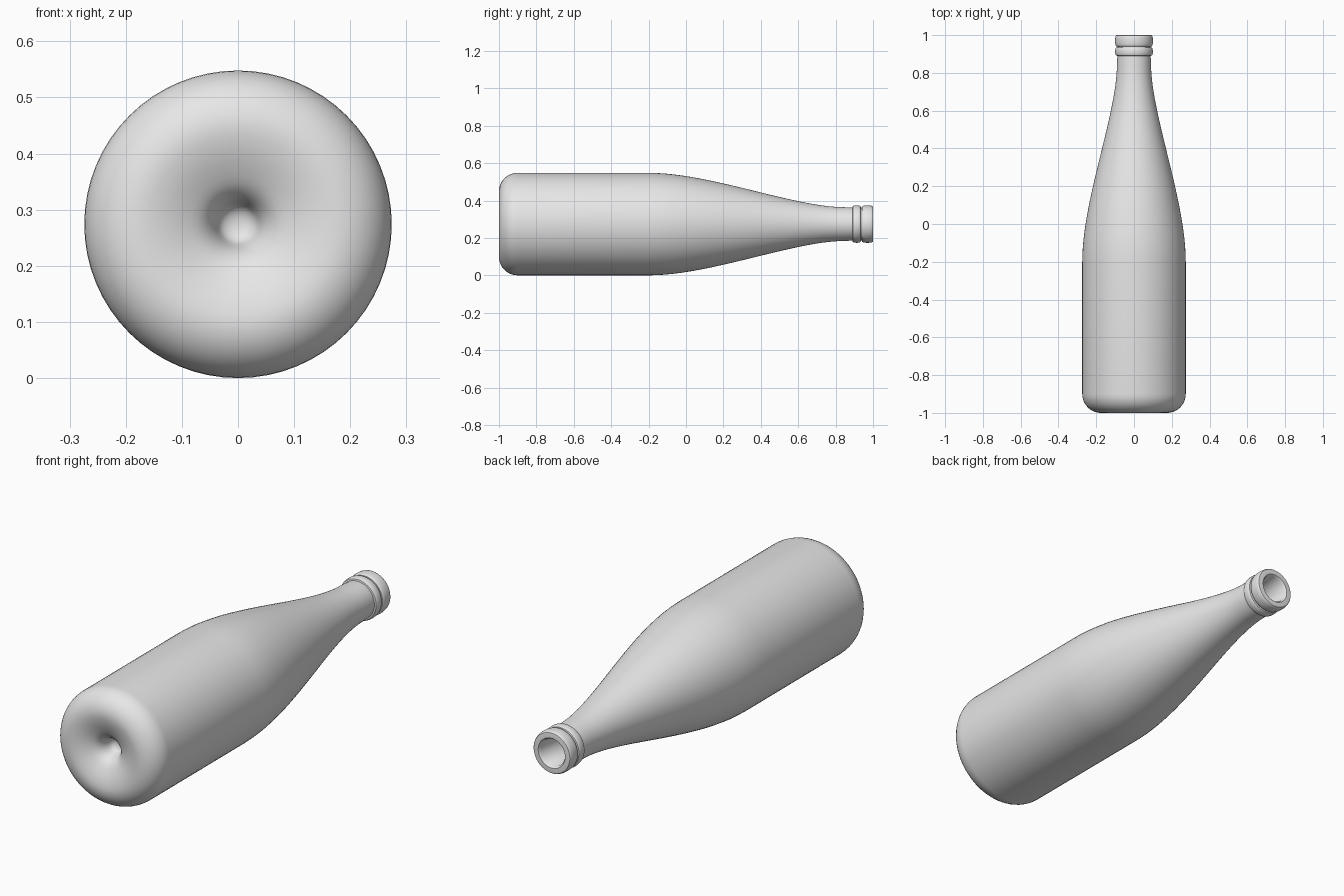
import bpy, bmesh, math
from mathutils import Vector, Matrix
from mathutils.geometry import interpolate_bezier

cube = bpy.data.objects.get("Cube")
if cube:
    bpy.data.objects.remove(cube)

R = 0.274        # body radius
WALL = 0.025     # glass thickness
SEGMENTS = 64

glass = bpy.data.materials.new("grey glass")
glass.use_nodes = True
grey = (0.8, 0.8, 0.8, 1)
glass.diffuse_color = grey
glass.node_tree.nodes["Principled BSDF"].inputs["Base Color"].default_value = grey


def curve(a, h1, h2, b, n=10):
    """Bezier run of (radius, y) points, without its first point."""
    pts = [Vector((*p, 0)) for p in (a, h1, h2, b)]
    return [(p.x, p.y) for p in interpolate_bezier(*pts, n + 1)][1:]


def band(r, y0, y1, bulge, n=8):
    """Rounded ring standing out from radius r."""
    half, mid = (y1 - y0) / 2, (y0 + y1) / 2
    pts = []
    for i in range(n + 1):
        a = math.pi * i / n
        pts.append((r + bulge * math.sin(a) ** 0.5 if 0 < i < n else r,
                    mid - half * math.cos(a)))
    return pts


def revolve(name, profile):
    """Turn a (radius, y) profile about the bottle's long axis."""
    bm = bmesh.new()
    verts = [bm.verts.new((r, y, 0)) for r, y in profile]
    edges = [bm.edges.new(pair) for pair in zip(verts, verts[1:])]
    bmesh.ops.spin(bm, geom=verts + edges, cent=(0, 0, 0), axis=(0, 1, 0),
                   angle=math.tau, steps=SEGMENTS, use_duplicate=False)
    bmesh.ops.remove_doubles(bm, verts=bm.verts, dist=1e-5)
    bmesh.ops.recalc_face_normals(bm, faces=bm.faces)
    bmesh.ops.transform(bm, matrix=Matrix.Translation((0, 0, R)), verts=bm.verts)
    mesh = bpy.data.meshes.new(name)
    bm.to_mesh(mesh)
    bm.free()
    mesh.materials.append(glass)
    obj = bpy.data.objects.new(name, mesh)
    bpy.context.collection.objects.link(obj)
    bpy.ops.object.select_all(action='DESELECT')
    obj.select_set(True)
    bpy.context.view_layer.objects.active = obj
    bpy.ops.object.shade_smooth_by_angle(angle=math.radians(40))


# Punt: rounded tip, steep throat and shallow dish
profile = [(0, -0.885)]
profile += curve((0, -0.885), (0.018, -0.885), (0.03, -0.892), (0.035, -0.905), 5)
profile += curve((0.035, -0.905), (0.045, -0.94), (0.06, -0.96), (0.085, -0.972), 6)
profile += curve((0.085, -0.972), (0.11, -0.985), (0.14, -0.998), (0.175, -1), 6)
# Rounded heel, straight body and long shoulder
profile += curve((0.175, -1), (0.23, -1), (R, -0.955), (R, -0.9))
profile += [(R, -0.2)]
profile += curve((R, -0.2), (R, 0.13), (0.09, 0.58), (0.09, 0.85), 24)
# Neck bands and lip
profile += band(0.088, 0.89, 0.935, 0.012)
profile += band(0.088, 0.94, 1.0, 0.012, 12)
# Mouth and inner wall
profile += [(0.07, 1.0), (0.063, 0.99), (0.063, 0.85)]
profile += curve((0.063, 0.85), (0.063, 0.58), (R - WALL, 0.13), (R - WALL, -0.2), 20)
profile += [(R - WALL, -0.88)]
profile += curve((R - WALL, -0.88), (R - WALL, -0.94), (0.22, -0.97), (0.175, -0.97), 6)
profile += curve((0.175, -0.97), (0.1, -0.95), (0.08, -0.86), (0, -0.86), 8)
revolve("bottle", profile)
